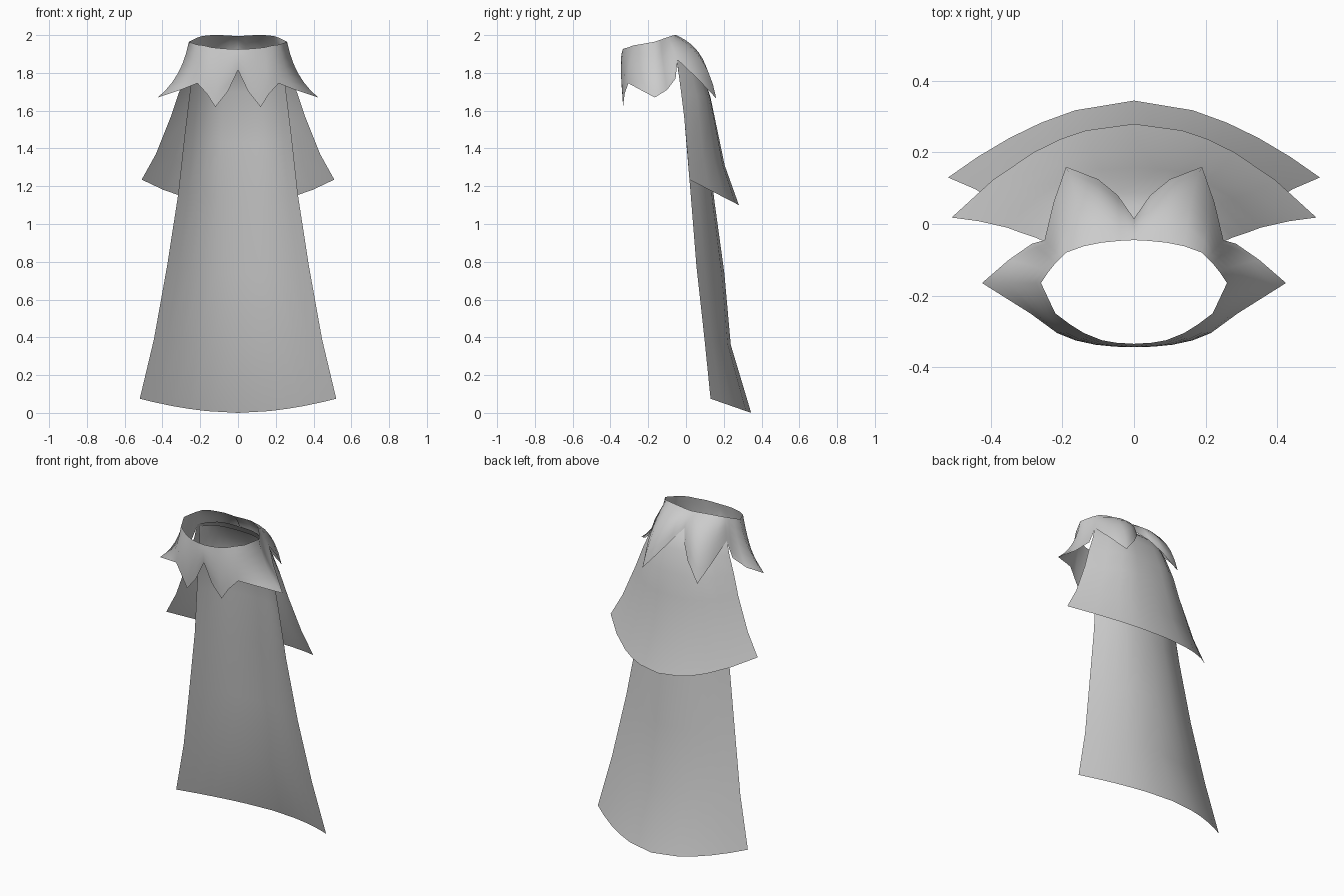
import bpy

cloth = bpy.data.materials.new("pale_grey_cloth")
cloth.diffuse_color = (0.6, 0.6, 0.6, 1)


def make_sheet(name, grid):
    """Skin rows of points on the +x half, then mirror to the other half."""
    cols = len(grid[0])
    verts = [p for row in grid for p in row]
    faces = []
    for r in range(len(grid) - 1):
        for c in range(cols - 1):
            a = r * cols + c
            faces.append((a, a + 1, a + cols + 1, a + cols))
    mesh = bpy.data.meshes.new(name)
    mesh.from_pydata(verts, [], faces)
    mesh.materials.append(cloth)
    mesh.polygons.foreach_set("use_smooth", [True] * len(mesh.polygons))
    obj = bpy.data.objects.new(name, mesh)
    bpy.context.collection.objects.link(obj)
    mirror = obj.modifiers.new("mirror", 'MIRROR')
    mirror.use_axis[0] = True
    mirror.use_clip = True
    return obj


def make_cape(name, rows, fractions):
    """Rows: side edge x, y, z, back centre y, z, and roundness."""
    grid = []
    for ex, ey, ez, cy, cz, power in rows:
        grid.append([(ex * s, cy + (ey - cy) * s ** power,
                      cz + (ez - cz) * s ** power) for s in fractions])
    return make_sheet(name, grid)


# Long lower cape
make_cape("long_cape", [
    (.235, -.050, 1.87, .000, 1.89, 3),
    (.240, -.040, 1.80, .060, 1.80, 3),
    (.252, -.022, 1.72, .100, 1.70, 3),
    (.285, .000, 1.45, .125, 1.43, 2.5),
    (.317, .025, 1.155, .148, 1.14, 2.2),
    (.375, .055, .78, .203, .74, 2),
    (.445, .098, .39, .237, .36, 1.9),
    (.520, .130, .075, .345, 0, 1.8),
], (0, .317, .5, .67, .84, 1))

# Short shoulder cape
make_cape("shoulder_cape", [
    (.245, -.050, 1.88, .000, 1.915, 3),
    (.260, -.045, 1.84, .050, 1.87, 3),
    (.275, -.038, 1.79, .088, 1.80, 3),
    (.315, -.025, 1.69, .130, 1.67, 3),
    (.355, -.010, 1.57, .157, 1.54, 2.6),
    (.435, .008, 1.37, .205, 1.31, 2.2),
    (.510, .018, 1.235, .280, 1.10, 2),
], (0, .265, .4, .55, .775, 1))

# Collar: neck rim point and pointed hem point per column, back to front
collar = [
    ((0, -.045, 1.995), (0, .015, 1.91)),
    ((.04, -.047, 1.997), (.045, .08, 1.845)),
    ((.09, -.052, 2.0), (.10, .125, 1.77)),
    ((.14, -.062, 2.0), (.19, .16, 1.665)),
    ((.19, -.08, 1.995), (.225, .06, 1.77)),
    ((.205, -.095, 1.99), (.25, -.045, 1.87)),
    ((.22, -.11, 1.985), (.285, -.055, 1.77)),
    ((.24, -.135, 1.975), (.35, -.10, 1.71)),
    ((.26, -.165, 1.965), (.425, -.165, 1.67)),
    ((.22, -.25, 1.95), (.29, -.25, 1.715)),
    ((.18, -.28, 1.945), (.215, -.305, 1.745)),
    ((.14, -.305, 1.935), (.165, -.325, 1.69)),
    ((.09, -.325, 1.93), (.12, -.333, 1.62)),
    ((.05, -.332, 1.927), (.055, -.338, 1.70)),
    ((0, -.335, 1.925), (0, -.338, 1.815)),
]
STEPS = 6
grid = []
for i in range(STEPS + 1):
    t = i / STEPS
    row = []
    for rim, hem in collar:
        x, y, z = (a + (b - a) * t for a, b in zip(rim, hem))
        arch = 4 * t * (1 - t)
        # back points bulge outward, side points flare, front swells slightly
        back = .035 * max(0, hem[1]) / .16
        side = .022 * max(0, hem[0] - .25) / .17
        front = .008 if hem[1] < -.3 else 0
        row.append((x - side * arch, y + (back - front) * arch,
                    z + (back - side) * arch))
    grid.append(row)
make_sheet("pointed_collar", grid)
